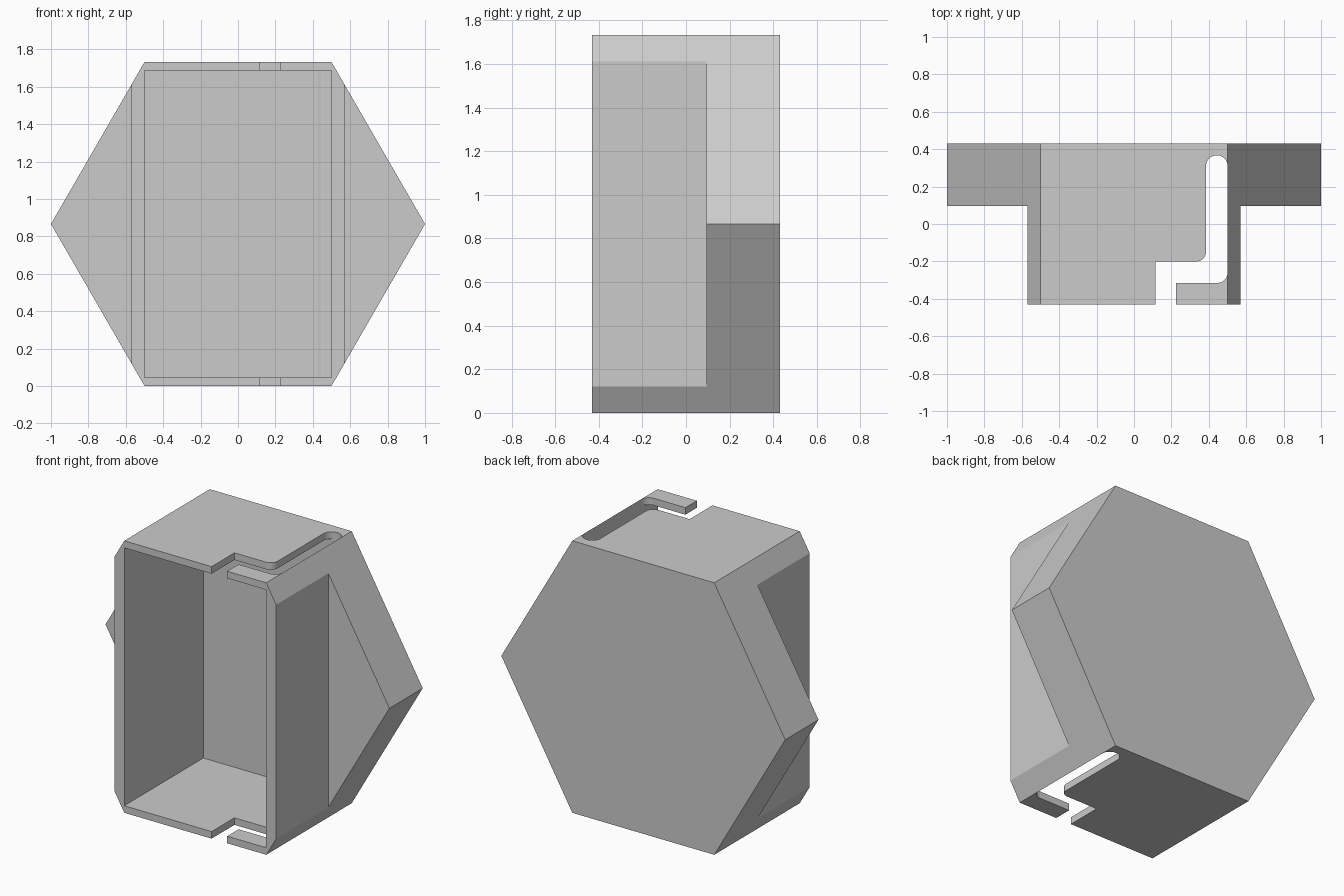
import bpy, bmesh
from math import sin, cos, radians, sqrt

if "Cube" in bpy.data.objects:
    bpy.data.objects.remove(bpy.data.objects["Cube"])

H = sqrt(3) / 2      # half height of the hexagon
D = 0.43             # half depth


def prism(name, outline, axis, lo, hi):
    """Extrude a 2D outline along y (outline is x,z) or z (outline is x,y)."""
    bm = bmesh.new()
    vec = (lambda u, v, t: (u, t, v)) if axis == 'Y' else (lambda u, v, t: (u, v, t))
    a = [bm.verts.new(vec(u, v, lo)) for u, v in outline]
    b = [bm.verts.new(vec(u, v, hi)) for u, v in outline]
    bm.faces.new(a)
    bm.faces.new(b)
    n = len(a)
    for i in range(n):
        j = (i + 1) % n
        bm.faces.new((a[i], a[j], b[j], b[i]))
    bmesh.ops.recalc_face_normals(bm, faces=bm.faces[:])
    me = bpy.data.meshes.new(name)
    bm.to_mesh(me)
    bm.free()
    ob = bpy.data.objects.new(name, me)
    bpy.context.collection.objects.link(ob)
    return ob


def rect(x0, x1, y0, y1):
    return [(x0, y0), (x1, y0), (x1, y1), (x0, y1)]


def arc(cx, cy, r, a0, a1, n=8):
    angles = [radians(a0 + (a1 - a0) * i / n) for i in range(n + 1)]
    return [(round(cx + r * cos(a), 5), round(cy + r * sin(a), 5)) for a in angles]


# hexagonal body
hexagon = [(round(cos(radians(60 * i)), 6), H + H * sin(radians(60 * i)) / sin(radians(60)))
           for i in range(6)]
body = prism("hexagon_housing", hexagon, 'Y', -D, D)

# steps on both sides, leaving pointed wings only at the back
cutters = [prism("side_step_cutter", rect(min(s * 0.57, s * 1.3), max(s * 0.57, s * 1.3), -1, 0.095),
                 'Z', -0.2, 2) for s in (-1, 1)]

# open-fronted cavity
cutters.append(prism("cavity_cutter", rect(-0.5, 0.5, 0.045, 2 * H - 0.045), 'Y', -1, 0.365))

# hooked slot through the top and bottom walls
slot = [(0.115, -0.7), (0.225, -0.7), (0.225, -0.315)]
slot += arc(0.445, -0.26, 0.055, -90, 0)
slot += arc(0.4425, 0.31, 0.0575, 0, 180, 14)
slot += arc(0.335, -0.15, 0.05, 0, -90)
slot += [(0.115, -0.2)]
cutters.append(prism("hook_slot_cutter", slot, 'Z', -0.2, 2))

for c in cutters:
    c.hide_render = True
    m = body.modifiers.new(c.name, 'BOOLEAN')
    m.operation = 'DIFFERENCE'
    m.solver = 'EXACT'
    m.object = c

# bake the cuts and remove the cutters
dg = bpy.context.evaluated_depsgraph_get()
baked = bpy.data.meshes.new_from_object(body.evaluated_get(dg))
body.modifiers.clear()
body.data = baked
for c in cutters:
    bpy.data.objects.remove(c)
